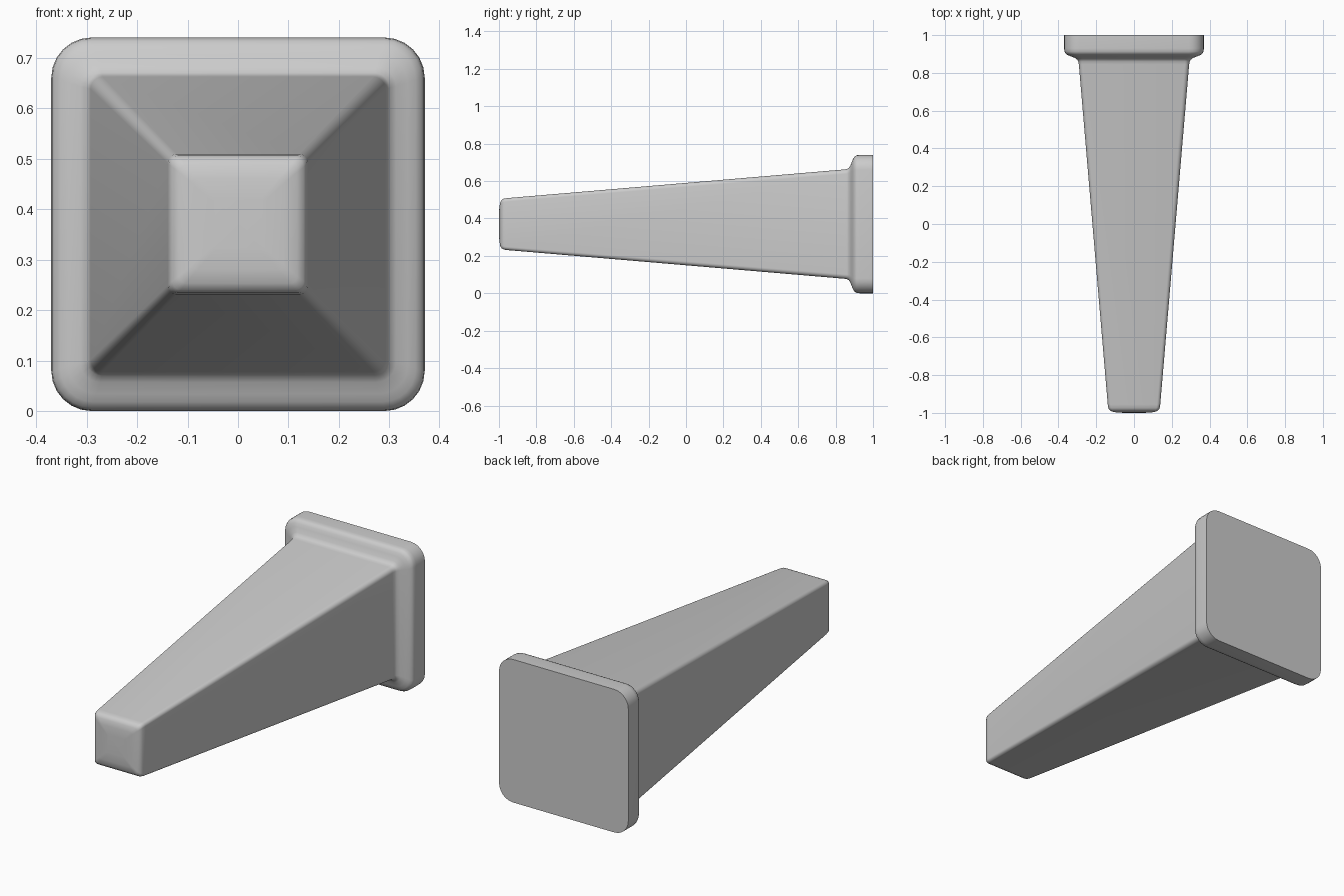
import bpy, bmesh, math

if "Cube" in bpy.data.objects:
    bpy.data.objects.remove(bpy.data.objects["Cube"])

CZ = 0.37   # height of the central axis
SEG = 6     # segments per rounded corner


def rounded_square(half, radius):
    """Points of a rounded square, counter-clockwise in x/z."""
    pts = []
    for q in range(4):
        mid = math.pi / 4 + q * math.pi / 2
        cx = math.copysign(half - radius, math.cos(mid))
        cz = math.copysign(half - radius, math.sin(mid))
        for i in range(SEG + 1):
            a = q * math.pi / 2 + i * math.pi / 2 / SEG
            pts.append((cx + radius * math.cos(a), cz + radius * math.sin(a)))
    return pts


def loft(name, sections):
    """Skin rounded-square sections given as (y, half width, corner radius)."""
    bm = bmesh.new()
    rings = [[bm.verts.new((x, y, CZ + z)) for x, z in rounded_square(h, r)]
             for y, h, r in sections]
    for a, b in zip(rings, rings[1:]):
        n = len(a)
        for i in range(n):
            j = (i + 1) % n
            bm.faces.new((a[i], a[j], b[j], b[i]))
    bm.faces.new(rings[0])
    bm.faces.new(rings[-1][::-1])
    bmesh.ops.recalc_face_normals(bm, faces=bm.faces)
    mesh = bpy.data.meshes.new(name)
    bm.to_mesh(mesh)
    bm.free()
    obj = bpy.data.objects.new(name, mesh)
    bpy.context.collection.objects.link(obj)
    bpy.context.view_layer.objects.active = obj
    obj.select_set(True)
    bpy.ops.object.shade_smooth_by_angle(angle=math.radians(40))
    return obj


# Tapered square peg: softly domed tip, long shaft, fillet and flange
loft("tapered_peg", [
    (-1.000, 0.050, 0.006),
    (-0.998, 0.090, 0.010),
    (-0.993, 0.117, 0.014),
    (-0.985, 0.130, 0.017),
    (-0.974, 0.136, 0.018),
    (-0.955, 0.139, 0.018),
    (0.845, 0.292, 0.024),
    (0.861, 0.295, 0.026),
    (0.870, 0.300, 0.030),
    (0.879, 0.313, 0.040),
    (0.888, 0.336, 0.056),
    (0.895, 0.352, 0.066),
    (0.903, 0.363, 0.073),
    (0.913, 0.368, 0.077),
    (0.930, 0.370, 0.080),
    (1.000, 0.370, 0.080),
])
